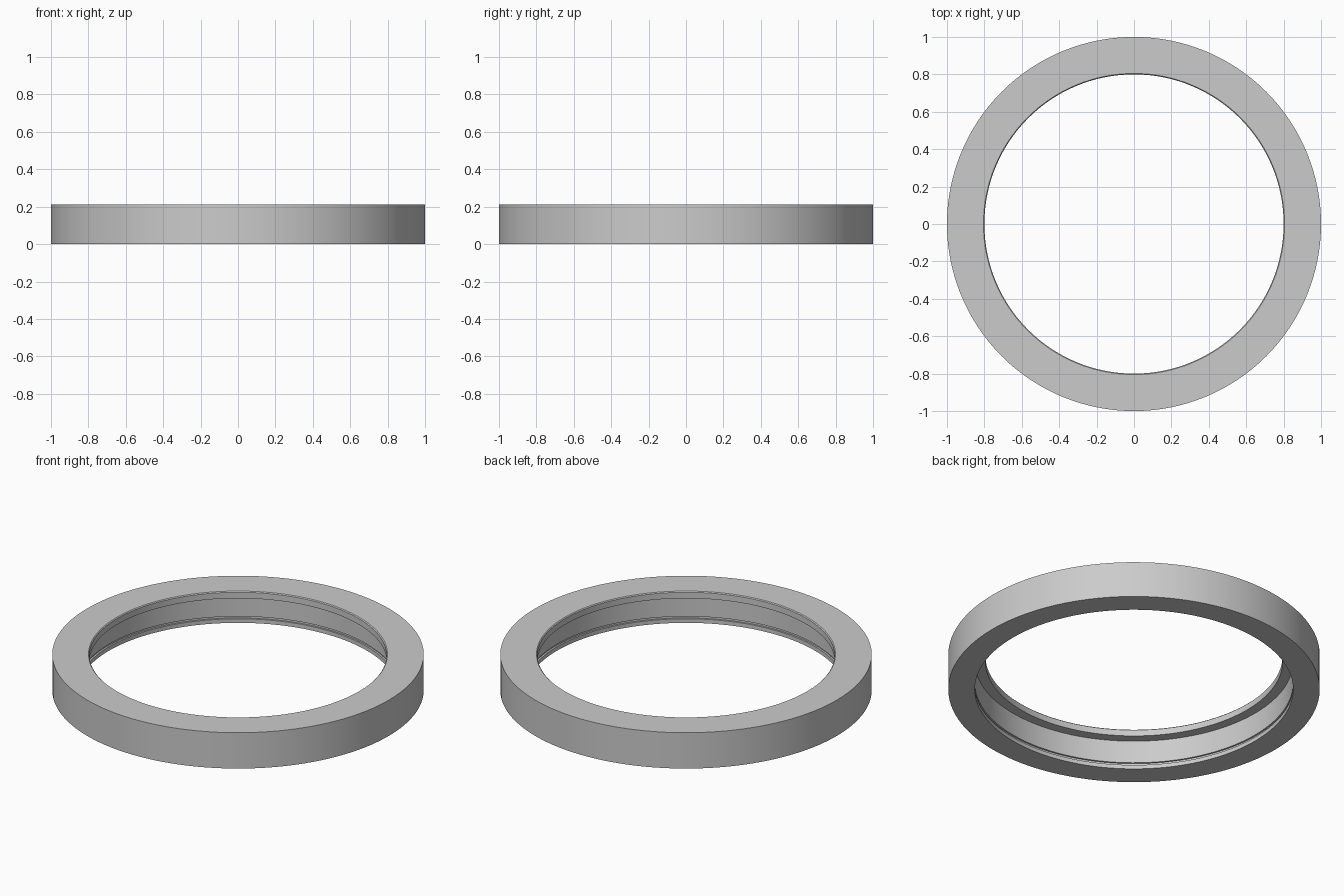
import bpy
import bmesh
import math

cube = bpy.data.objects.get("Cube")
if cube:
    bpy.data.objects.remove(cube, do_unlink=True)

SEGMENTS = 128
HEIGHT = 0.213
OUTER, BORE, LIP = 1.0, 0.857, 0.80
LIP_BASE = 0.172
CHAMFER = 0.005

# Cross-section (radius, height): outer wall, top, lip, bore with a snap-ring groove
profile = [
    (OUTER, 0),
    (OUTER, HEIGHT),
    (LIP + CHAMFER, HEIGHT),
    (LIP, HEIGHT - CHAMFER),
    (LIP, LIP_BASE),
    (BORE, LIP_BASE),
    (BORE, 0.038),
    (BORE + 0.01, 0.038),
    (BORE + 0.01, 0.024),
    (BORE, 0.024),
    (BORE, 0),
]

# Revolve the section into a closed ring
bm = bmesh.new()
verts = [bm.verts.new((r, 0, z)) for r, z in profile]
edges = [bm.edges.new((a, b)) for a, b in zip(verts, verts[1:] + verts[:1])]
bmesh.ops.spin(bm, geom=verts + edges, cent=(0, 0, 0), axis=(0, 0, 1),
               angle=math.tau, steps=SEGMENTS, use_merge=True)
bmesh.ops.remove_doubles(bm, verts=bm.verts, dist=0.0001)
bmesh.ops.recalc_face_normals(bm, faces=bm.faces)
mesh = bpy.data.meshes.new("retaining_ring")
bm.to_mesh(mesh)
bm.free()

ring = bpy.data.objects.new("retaining_ring", mesh)
bpy.context.collection.objects.link(ring)

# Plain grey finish
grey = bpy.data.materials.new("light_grey")
grey.use_nodes = True
colour = (0.6, 0.6, 0.6, 1)
grey.diffuse_color = colour
grey.node_tree.nodes["Principled BSDF"].inputs["Base Color"].default_value = colour
mesh.materials.append(grey)

# Smooth round walls, crisp rims
bpy.ops.object.select_all(action="DESELECT")
ring.select_set(True)
bpy.context.view_layer.objects.active = ring
bpy.ops.object.shade_smooth_by_angle(angle=math.radians(30))
